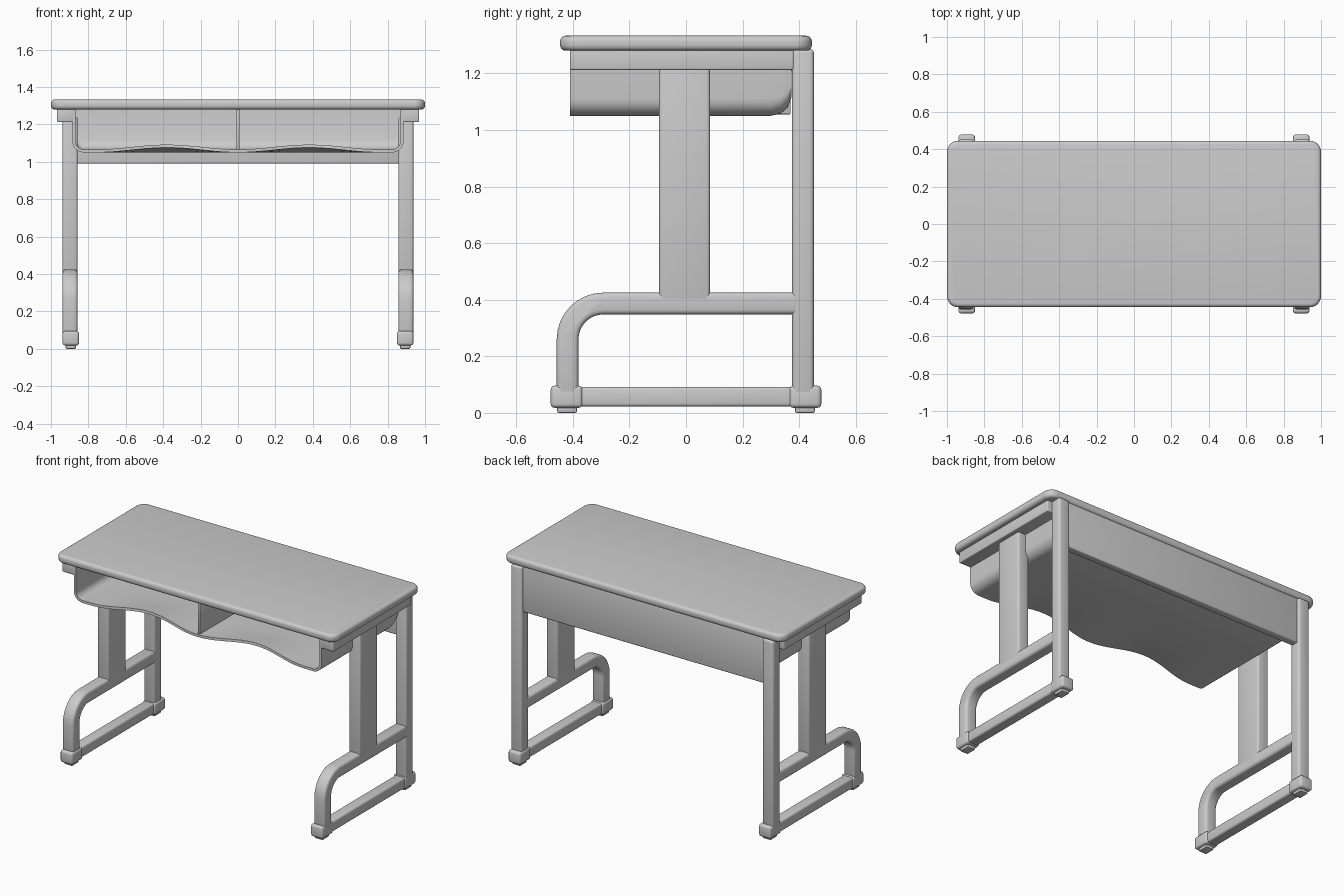
import bpy, bmesh, math

if "Cube" in bpy.data.objects:
    bpy.data.objects.remove(bpy.data.objects["Cube"])

grey = bpy.data.materials.new("light_grey")
grey.diffuse_color = (0.6, 0.6, 0.6, 1)
grey.use_nodes = True
grey.node_tree.nodes["Principled BSDF"].inputs["Base Color"].default_value = grey.diffuse_color


def finish(name, bm, bevel=0.0, segments=3, angle=40):
    bmesh.ops.recalc_face_normals(bm, faces=bm.faces)
    me = bpy.data.meshes.new(name)
    bm.to_mesh(me)
    bm.free()
    me.materials.append(grey)
    ob = bpy.data.objects.new(name, me)
    bpy.context.collection.objects.link(ob)
    bpy.ops.object.select_all(action='DESELECT')
    ob.select_set(True)
    bpy.context.view_layer.objects.active = ob
    if bevel:
        m = ob.modifiers.new("bevel", 'BEVEL')
        m.width, m.segments, m.limit_method = bevel, segments, 'ANGLE'
        m.angle_limit = math.radians(40)
        bpy.ops.object.modifier_apply(modifier="bevel")
    bpy.ops.object.shade_smooth_by_angle(angle=math.radians(angle))
    return ob


def prism(name, outline, axis, lo, hi, bevel=0.0, segments=3):
    """Extrude a 2D outline along x (outline is y,z) or z (outline is x,y)."""
    bm = bmesh.new()
    put = (lambda p, d: (d, p[0], p[1])) if axis == 'x' else (lambda p, d: (p[0], p[1], d))
    a = [bm.verts.new(put(p, lo)) for p in outline]
    b = [bm.verts.new(put(p, hi)) for p in outline]
    n = len(a)
    bm.faces.new(a)
    bm.faces.new(b)
    for i in range(n):
        bm.faces.new((a[i], a[(i + 1) % n], b[(i + 1) % n], b[i]))
    return finish(name, bm, bevel, segments)


def box(name, x, y, z, bevel=0.0, segments=3):
    return prism(name, [(x[0], y[0]), (x[1], y[0]), (x[1], y[1]), (x[0], y[1])],
                 'z', z[0], z[1], bevel, segments)


def arc(cx, cy, r, a0, a1, n=8):
    return [(cx + r * math.cos(math.radians(a0 + (a1 - a0) * i / n)),
             cy + r * math.sin(math.radians(a0 + (a1 - a0) * i / n))) for i in range(n + 1)]


# Table top with rounded corners and edges
r = 0.06
outline = (arc(1 - r, 0.445 - r, r, 0, 90) + arc(-1 + r, 0.445 - r, r, 90, 180)
           + arc(-1 + r, -0.445 + r, r, 180, 270) + arc(1 - r, -0.445 + r, r, 270, 360))
prism("table_top", outline, 'z', 1.28, 1.333, 0.02, 4)

# Modesty panel between the rear posts
box("back_panel", (-0.87, 0.87), (0.385, 0.435), (0.99, 1.285), 0.008)

# Side frames
for s, side in ((-1, "left"), (1, "right")):
    def xr(a, b):
        return (a, b) if s > 0 else (-b, -a)
    x = xr(0.858, 0.938)
    box(side + "_rear_post", x, (0.375, 0.452), (0.06, 1.285), 0.014)
    box(side + "_column", x, (-0.095, 0.085), (0.39, 1.24), 0.012)
    # Bent tube: front leg curving into the middle bar
    bend = ([(-0.457, 0.06), (-0.457, 0.26)] + arc(-0.292, 0.26, 0.165, 180, 90)[1:]
            + [(0.40, 0.425), (0.40, 0.348)] + arc(-0.292, 0.26, 0.088, 90, 180)
            + [(-0.38, 0.06)])
    prism(side + "_bent_leg", bend, 'x', x[0], x[1], 0.016)
    # Foot bar, end caps and pads
    box(side + "_foot_bar", xr(0.86, 0.932), (-0.45, 0.45), (0.022, 0.092), 0.012)
    for e, end in ((-1, "front"), (1, "rear")):
        y0, y1 = sorted((e * 0.365, e * 0.478))
        box(f"{side}_{end}_foot_cap", xr(0.85, 0.938), (y0, y1), (0.018, 0.096), 0.014)
        y0, y1 = sorted((e * 0.385, e * 0.455))
        box(f"{side}_{end}_foot_pad", xr(0.866, 0.922), (y0, y1), (0, 0.03), 0.006, 2)
    # Support rail under the top
    box(side + "_rail", xr(0.875, 0.968), (-0.41, 0.38), (1.212, 1.285), 0.006)

# Book tray: open-front shell with a gently waved, scooped front lip
TOP, FLOOR, W, R = 1.282, 1.05, 0.885, 0.06
mid = [(-W + R + (2 * W - 2 * R) * i / 40, FLOOR) for i in range(1, 40)]
section = ([(-W, TOP)] + arc(-W + R, FLOOR + R, R, 180, 270, 6) + mid
           + arc(W - R, FLOOR + R, R, 270, 360, 6) + [(W, TOP)])
stations = [(-0.41, 1.05), (-0.37, 1.05), (-0.32, 1.05), (-0.25, 1.05), (-0.15, 1.05), (0.1, 1.05),
            (0.30, 1.05), (0.335, 1.058), (0.36, 1.08), (0.372, 1.115), (0.375, 1.279)]
bm = bmesh.new()
rows = []
for y, f in stations:
    fade = min(1, max(0, (-0.15 - y) / 0.26))
    row = []
    for px, pz in section:
        z = TOP - (TOP - pz) * (TOP - f) / (TOP - FLOOR)
        wave = math.sin(math.pi * min(1, abs(px) / 0.76)) ** 2 if pz < FLOOR + 0.001 else 0
        row.append(bm.verts.new((px, y + 0.05 * wave * fade, z + 0.026 * wave * fade)))
    rows.append(row)
for a, b in zip(rows, rows[1:]):
    for i in range(len(a) - 1):
        bm.faces.new((a[i], a[i + 1], b[i + 1], b[i]))
tray = finish("book_tray", bm)
# Thicken towards the inside of the tray
centre = tray.data.polygons[len(section) // 2]
m = tray.modifiers.new("thickness", 'SOLIDIFY')
m.thickness = 0.016
m.offset = 1 if centre.normal.z > 0 else -1
bpy.ops.object.modifier_apply(modifier="thickness")
bpy.ops.object.shade_smooth_by_angle(angle=math.radians(40))

# Tray divider
box("tray_divider", (-0.008, 0.008), (-0.40, 0.37), (1.055, 1.285), 0.003, 2)
